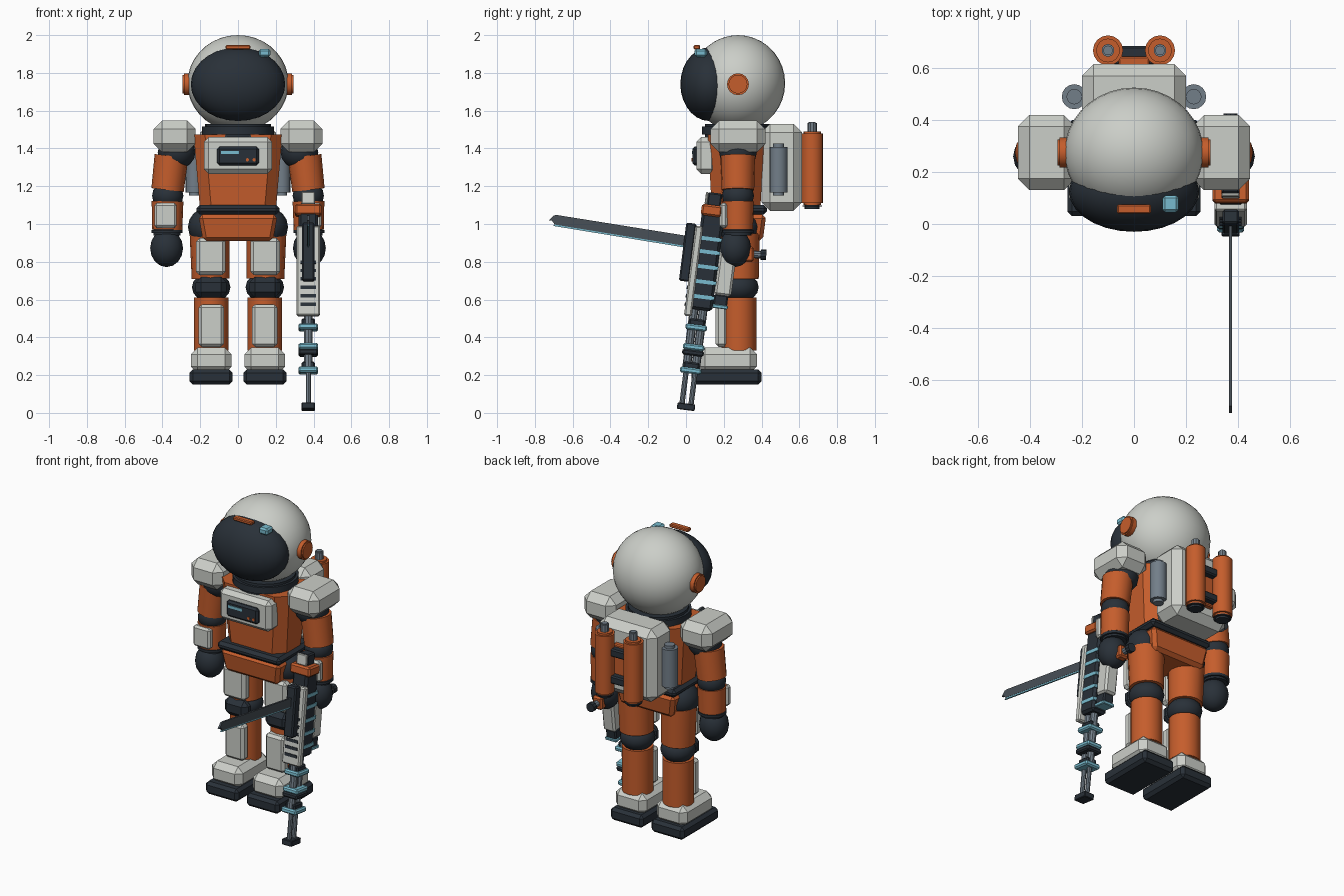
import bpy, bmesh, math
from mathutils import Matrix, Vector

old = bpy.data.objects.get("Cube")
if old:
    bpy.data.objects.remove(old, do_unlink=True)


def material(name, rgb):
    m = bpy.data.materials.new(name)
    m.use_nodes = True
    m.diffuse_color = (*rgb, 1)
    m.node_tree.nodes["Principled BSDF"].inputs["Base Color"].default_value = (*rgb, 1)
    return m


WHITE = material("suit white", (.60, .62, .58))
ORANGE = material("suit orange", (.56, .11, .025))
DARK = material("dark rubber", (.022, .030, .040))
BLUE = material("light blue", (.19, .50, .62))
STEEL = material("grey steel", (.17, .21, .25))
BLADE = material("blade steel", (.065, .08, .095))

parts = []
WORLD = Matrix()


def finish(name, bm, mat, frame=WORLD):
    bmesh.ops.transform(bm, matrix=frame, verts=bm.verts)
    bmesh.ops.recalc_face_normals(bm, faces=bm.faces)
    mesh = bpy.data.meshes.new(name)
    bm.to_mesh(mesh)
    bm.free()
    mesh.materials.append(mat)
    ob = bpy.data.objects.new(name, mesh)
    bpy.context.collection.objects.link(ob)
    parts.append(ob)


def box(name, x, y, z, mat, bevel=0.0, bottom=1.0, frame=WORLD, upright=False):
    """Box from (min, max) ranges, with optional narrow bottom and chamfers."""
    lo, hi = Vector((x[0], y[0], z[0])), Vector((x[1], y[1], z[1]))
    mid, size = (lo + hi) / 2, hi - lo
    bm = bmesh.new()
    bmesh.ops.create_cube(bm, size=1)
    for v in bm.verts:
        k = bottom if v.co.z < 0 else 1
        v.co = Vector((v.co.x * size.x * k, v.co.y * size.y * k, v.co.z * size.z)) + mid
    if bevel:
        edges = [e for e in bm.edges if not upright
                 or abs(e.verts[0].co.z - e.verts[1].co.z) > size.z / 2]
        bmesh.ops.bevel(bm, geom=edges, offset=bevel, segments=1, affect='EDGES')
    finish(name, bm, mat, frame)


def tube(name, a, b, r, mat, r2=None, sides=16, bevel=0.0, frame=WORLD):
    """Cylinder or cone between two points."""
    a, b = Vector(a), Vector(b)
    bm = bmesh.new()
    bmesh.ops.create_cone(bm, cap_ends=True, segments=sides, radius1=r,
                          radius2=r if r2 is None else r2, depth=(b - a).length)
    if bevel:
        rims = [e for e in bm.edges if any(len(f.verts) > 4 for f in e.link_faces)]
        bmesh.ops.bevel(bm, geom=rims, offset=bevel, segments=2, affect='EDGES')
    turn = (b - a).to_track_quat('Z', 'Y').to_matrix().to_4x4()
    finish(name, bm, mat, frame @ Matrix.Translation((a + b) / 2) @ turn)


def ball(name, c, radii, mat, seg=16):
    bm = bmesh.new()
    bmesh.ops.create_uvsphere(bm, u_segments=seg, v_segments=seg // 2, radius=1)
    finish(name, bm, mat, Matrix.Translation(c) @ Matrix.Diagonal((*radii, 1)))


def side_profile(name, pts, x, half, mat):
    """Extrude a y-z outline sideways."""
    bm = bmesh.new()
    face = bm.faces.new([bm.verts.new((x - half, y, z)) for y, z in pts])
    out = bmesh.ops.extrude_face_region(bm, geom=[face])
    bmesh.ops.translate(bm, vec=(2 * half, 0, 0),
                        verts=[g for g in out["geom"] if isinstance(g, bmesh.types.BMVert)])
    finish(name, bm, mat)


Y = .275  # body centre line

# Helmet
ball("helmet", (0, Y, 1.745), (.268, .25, .255), WHITE, 36)
ball("visor", (0, .125, 1.74), (.25, .155, .195), DARK, 28)
box("helmet_brow_strip", (-.065, .065), (.04, .075), (1.925, 1.947), ORANGE, .005)
box("helmet_lamp", (.11, .172), (.045, .11), (1.885, 1.927), BLUE, .01)
tube("neck_ring", (0, Y, 1.46), (0, Y, 1.53), .19, DARK, sides=24, bevel=.015)

# Torso and control panel
box("torso", (-.235, .235), (.115, .415), (1.09, 1.475), ORANGE, .06, .86, upright=True)
box("chest_plate", (-.18, .18), (.055, .16), (1.265, 1.46), WHITE, .025)
box("chest_panel", (-.11, .11), (.035, .07), (1.31, 1.41), DARK, .012)
box("panel_display", (-.09, .005), (.031, .039), (1.37, 1.387), BLUE)
for i, x in enumerate((.05, .085)):
    tube(f"panel_button_{i + 1}", (x, .03, 1.34), (x, .04, 1.34), .009, ORANGE, sides=10)
box("belt", (-.22, .22), (.095, .43), (1.05, 1.1), DARK, .018)
box("pelvis", (-.21, .21), (.11, .425), (.91, 1.05), ORANGE, .02, .88)

# Backpack and tanks
box("backpack", (-.2, .2), (.4, .615), (1.07, 1.53), WHITE, .045)
for z in (1.2, 1.37):
    box("tank_bracket", (-.1, .1), (.61, .685), (z - .025, z + .025), DARK, .008)
box("tank_mount", (-.06, .06), (.61, .645), (1.16, 1.41), ORANGE, .006)

for s, side in ((1, "left"), (-1, "right")):
    def X(a, b):
        return tuple(sorted((s * a, s * b)))

    # Ear bolts and tanks
    tube(side + "_ear_bolt", (s * .25, Y, 1.74), (s * .295, Y, 1.74), .058, ORANGE, bevel=.008)
    tube(side + "_side_tank", (s * .23, .49, 1.15), (s * .23, .49, 1.425), .048, STEEL, bevel=.018)
    tube(side + "_rear_tank", (s * .1, .668, 1.1), (s * .1, .668, 1.49), .058, ORANGE, bevel=.012)
    tube(side + "_tank_base", (s * .1, .668, 1.08), (s * .1, .668, 1.11), .052, DARK, bevel=.012)
    tube(side + "_tank_valve", (s * .1, .668, 1.48), (s * .1, .668, 1.54), .025, STEEL, sides=10, bevel=.006)

    # Arms
    box(side + "_shoulder_pad", X(.225, .447), (.13, .42), (1.38, 1.548), WHITE, .045)
    ball(side + "_shoulder_joint", (s * .325, Y, 1.38), (.1, .1, .09), DARK)
    tube(side + "_upper_arm", (s * .373, Y, 1.18), (s * .352, Y, 1.36), .086, ORANGE, .09)
    ball(side + "_elbow", (s * .372, Y, 1.15), (.083, .085, .075), DARK)
    tube(side + "_forearm", (s * .375, Y, .97), (s * .373, Y, 1.12), .08, ORANGE, .084)
    box(side + "_forearm_plate", X(.325, .443), (.178, .22), (.98, 1.11), WHITE, .012)
    tube(side + "_wrist_cuff", (s * .376, Y, .94), (s * .376, Y, .98), .083, DARK, bevel=.012)
    ball(side + "_hand", (s * .378, .26, .872), (.087, .085, .1), DARK)

    # Legs
    ball(side + "_hip", (s * .165, Y, .985), (.1, .11, .1), DARK)
    tube(side + "_thigh", (s * .145, .285, .71), (s * .15, .285, .95), .1, ORANGE, .106)
    box(side + "_thigh_plate", X(.065, .222), (.155, .22), (.73, .925), WHITE, .018)
    ball(side + "_knee", (s * .142, .28, .665), (.102, .105, .08), DARK)
    box(side + "_knee_pad", X(.06, .225), (.16, .24), (.61, .72), DARK, .03)
    tube(side + "_shin", (s * .142, .28, .33), (s * .142, .28, .61), .092, ORANGE)
    box(side + "_shin_plate", X(.075, .208), (.155, .22), (.35, .575), WHITE, .016)
    box(side + "_boot", X(.035, .25), (.065, .375), (.21, .345), WHITE, .035)
    box(side + "_sole", X(.028, .256), (.03, .4), (.15, .23), DARK, .018)

# Rifle, built upright along its own axis and leaned back
GUN = Matrix.Translation((.372, 0, .01)) @ Matrix.Rotation(math.radians(-7.3), 4, 'X')


def gun_box(name, half, y, z, mat, bevel=.004):
    box(name, (-half, half), y, z, mat, bevel, frame=GUN)


gun_box("rifle_muzzle", .035, (-.05, .045), (.005, .04), DARK)
for i, y in enumerate((-.026, .022)):
    tube(f"rifle_barrel_{i + 1}", (0, y, .03), (0, y, .6), .014, STEEL, sides=10, frame=GUN)
    tube(f"rifle_sleeve_{i + 1}", (0, y, .23), (0, y, .56), .023, STEEL, sides=10, frame=GUN)
for z, mat in ((.215, BLUE), (.31, DARK), (.34, BLUE), (.445, BLUE)):
    gun_box("rifle_barrel_clamp", .052, (-.06, .055), (z - .015, z + .016), mat, .008)
for z in (.24, .47):
    gun_box("rifle_clamp_core", .035, (-.045, .04), (z - .03, z + .02), DARK, .008)
gun_box("rifle_body", .052, (-.05, .07), (.54, 1.07), DARK, .014)
for z in (.61, .69, .77, .85, .92):
    gun_box("rifle_body_stripe", .055, (-.045, .073), (z - .01, z + .01), BLUE, 0)
gun_box("rifle_front_rail", .062, (-.075, -.035), (.5, .98), WHITE, .008)
for i in range(6):
    z = .56 + i * .045
    gun_box("rifle_rail_slot", .042, (-.079, -.07), (z - .009, z + .009), DARK, 0)
gun_box("rifle_blade_mount", .032, (-.125, -.07), (.68, .99), DARK, .008)
gun_box("rifle_rear_collar", .07, (-.055, .055), (1.04, 1.1), ORANGE, .01)
gun_box("rifle_stock_end", .035, (-.03, .045), (1.09, 1.165), DARK, .008)
gun_box("rifle_stock_plate", .035, (-.042, -.028), (1.1, 1.165), WHITE, .004)
gun_box("rifle_magazine", .042, (.07, .16), (.63, .9), WHITE, .012)
gun_box("rifle_magazine_foot", .036, (.07, .145), (.57, .635), DARK, .008)
gun_box("rifle_magazine_tip", .04, (.068, .15), (.56, .58), BLUE, .004)

# Side grip knob behind the hand
box("grip_block", (.34, .405), (.31, .36), (.8, .88), ORANGE, .01)
tube("grip_rod", (.372, .33, .84), (.372, .41, .837), .02, STEEL, sides=10)
tube("grip_knob", (.372, .395, .838), (.372, .425, .837), .028, DARK, sides=10)

# Long blade with a bright lower edge
side_profile("blade", [(.05, .875), (.05, .93), (-.68, 1.047), (-.7, 1.046), (-.727, 1.018),
                       (-.71, 1.018), (-.695, .997)], .372, .006, BLADE)
side_profile("blade_edge", [(.04, .868), (.04, .879), (-.692, .999), (-.705, .99)],
             .372, .0045, BLUE)

# Smooth round parts while keeping edges sharp
bpy.ops.object.select_all(action='DESELECT')
for ob in parts:
    ob.select_set(True)
bpy.context.view_layer.objects.active = parts[0]
bpy.ops.object.shade_smooth_by_angle(angle=math.radians(30))
